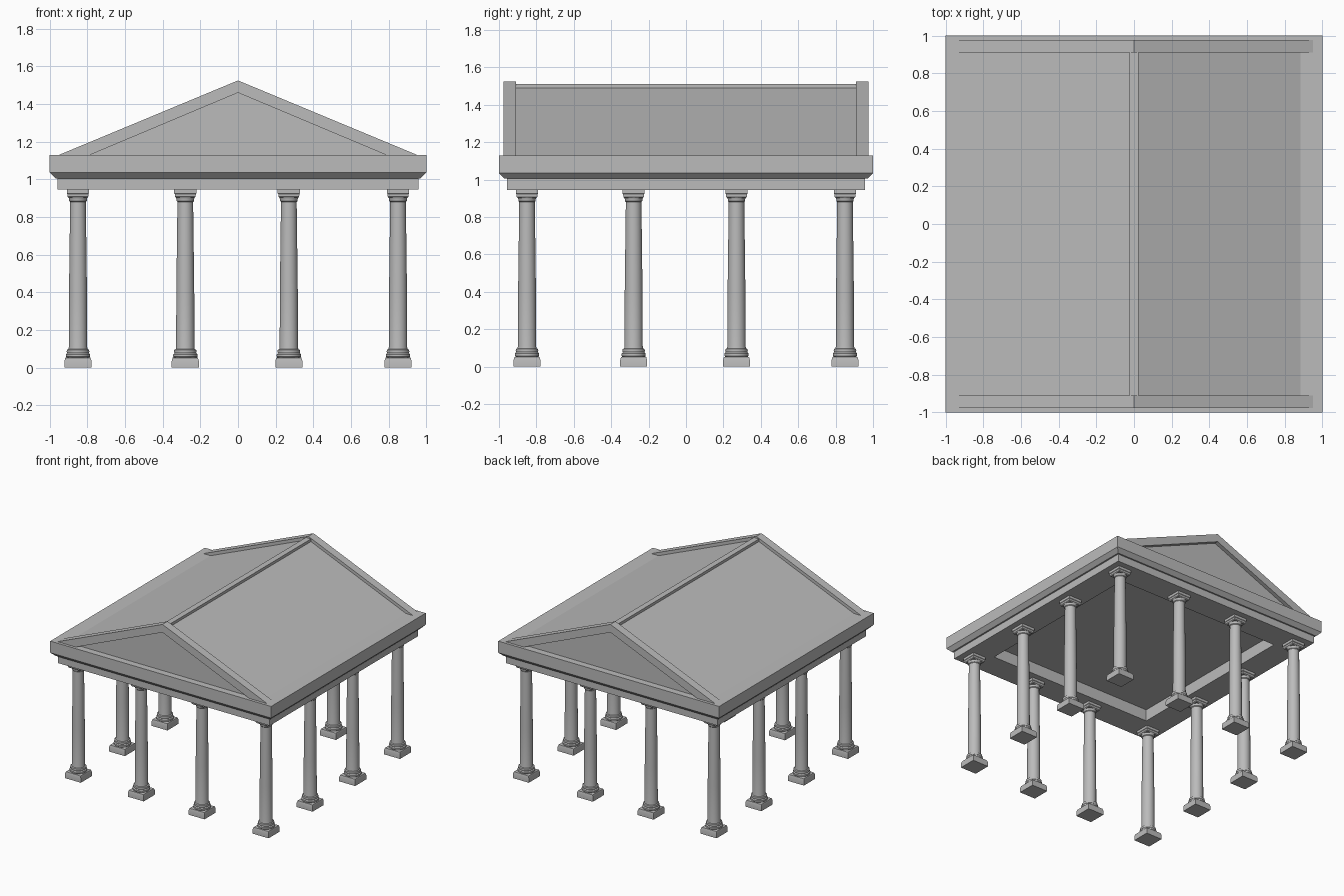
import bpy, bmesh, math

cube = bpy.data.objects.get("Cube")
if cube:
    bpy.data.objects.remove(cube, do_unlink=True)

stone = bpy.data.materials.new("grey_stone")
stone.use_nodes = True
GREY = (0.5, 0.5, 0.5, 1)
stone.diffuse_color = GREY
stone.node_tree.nodes["Principled BSDF"].inputs["Base Color"].default_value = GREY


def finish(name, bm):
    bmesh.ops.recalc_face_normals(bm, faces=bm.faces)
    mesh = bpy.data.meshes.new(name)
    bm.to_mesh(mesh)
    bm.free()
    mesh.materials.append(stone)
    obj = bpy.data.objects.new(name, mesh)
    bpy.context.collection.objects.link(obj)
    return obj


def prism(name, outline, y0, y1):
    """Extrude an x-z outline along y."""
    bm = bmesh.new()
    face = bm.faces.new([bm.verts.new((x, y0, z)) for x, z in outline])
    geom = bmesh.ops.extrude_face_region(bm, geom=[face])["geom"]
    bmesh.ops.translate(bm, vec=(0, y1 - y0, 0),
                        verts=[g for g in geom if isinstance(g, bmesh.types.BMVert)])
    return finish(name, bm)


def stack(bm, profile, sides):
    """Skin rings of (radius, z); four sides make a square section by half width."""
    turn = math.pi / sides
    grow = math.sqrt(2) if sides == 4 else 1
    rings = []
    for r, z in profile:
        rings.append([bm.verts.new((r * grow * math.cos(turn + 2 * turn * i),
                                    r * grow * math.sin(turn + 2 * turn * i), z))
                      for i in range(sides)])
    for low, high in zip(rings, rings[1:]):
        for i in range(sides):
            j = (i + 1) % sides
            bm.faces.new((low[i], low[j], high[j], high[i]))
    bm.faces.new(rings[0][::-1])
    bm.faces.new(rings[-1])


# Entablature: beam, sloped underside, cornice and recessed ceiling
bm = bmesh.new()
stack(bm, [(0.745, 1.04), (0.745, 0.945), (0.958, 0.945), (0.958, 1.005),
           (0.97, 1.005), (1.0, 1.035), (1.0, 1.13)], 4)
finish("entablature", bm)

# Roof body, whose ends show as the recessed gable panels, and ridge cap
prism("roof", [(-0.885, 1.13), (0.885, 1.13), (0, 1.498)], -0.945, 0.945)
prism("ridge_cap", [(-0.023, 1.47), (0.023, 1.47), (0.023, 1.51), (-0.023, 1.51)], -0.92, 0.92)

# Raking gable frames
rake = [(-0.95, 1.13), (0, 1.525), (0.95, 1.13), (0.785, 1.13), (0, 1.46), (-0.785, 1.13)]
for name, side in (("front_gable", -1), ("back_gable", 1)):
    prism(name, rake, side * 0.91, side * 0.977)

# Column: square plinth, turned mouldings and tapered shaft, square capital
bm = bmesh.new()
stack(bm, [(0.072, 0), (0.072, 0.035), (0.067, 0.052), (0.05, 0.055)], 4)
shaft = [(0.058, 0.05), (0.065, 0.058), (0.065, 0.07), (0.058, 0.077), (0.061, 0.084),
         (0.059, 0.094), (0.051, 0.098), (0.049, 0.11), (0.048, 0.4), (0.042, 0.88),
         (0.047, 0.885), (0.047, 0.895), (0.055, 0.91)]
stack(bm, shaft, 24)
stack(bm, [(0.05, 0.902), (0.055, 0.908), (0.056, 0.922), (0.059, 0.925), (0.059, 0.946)], 4)
column = finish("column", bm)
bpy.context.view_layer.objects.active = column
column.select_set(True)
bpy.ops.object.shade_smooth_by_angle(angle=math.radians(35))

# Colonnade around the edge, sharing one mesh
spots = (-0.85, -0.28, 0.27, 0.85)
places = [(x, y) for x in spots for y in spots if max(abs(x), abs(y)) > 0.5]
for n, (x, y) in enumerate(places):
    obj = column
    if n:
        obj = column.copy()
        bpy.context.collection.objects.link(obj)
    obj.name = f"column_{n + 1}"
    obj.location = (x, y, 0)
